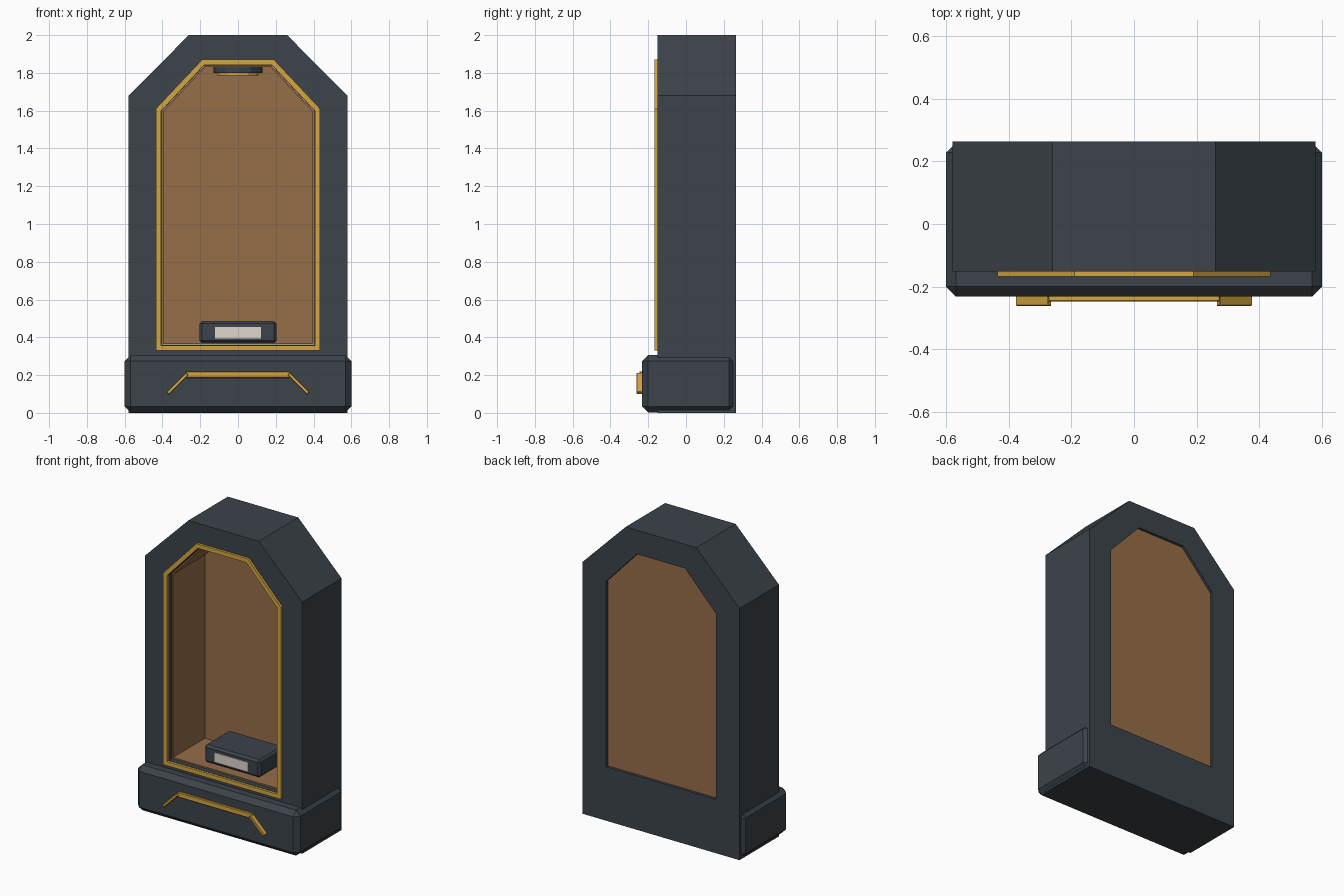
import bpy, bmesh, math
from mathutils import Matrix

if "Cube" in bpy.data.objects:
    bpy.data.objects.remove(bpy.data.objects["Cube"])


def material(name, rgb):
    m = bpy.data.materials.new(name)
    m.diffuse_color = (*rgb, 1)
    m.use_nodes = True
    m.node_tree.nodes["Principled BSDF"].inputs["Base Color"].default_value = m.diffuse_color
    return m


SLATE = material("slate", (0.045, 0.056, 0.068))
GOLD = material("gold", (0.66, 0.38, 0.05))
BROWN = material("brown", (0.31, 0.155, 0.066))
IVORY = material("ivory", (0.72, 0.68, 0.6))


def finish(name, bm, mat):
    bmesh.ops.recalc_face_normals(bm, faces=bm.faces)
    me = bpy.data.meshes.new(name)
    bm.to_mesh(me)
    bm.free()
    me.materials.append(mat)
    ob = bpy.data.objects.new(name, me)
    bpy.context.collection.objects.link(ob)
    return ob


def arch(half, bottom, shoulder, top_half, top):
    return [(-half, bottom), (half, bottom), (half, shoulder),
            (top_half, top), (-top_half, top), (-half, shoulder)]


def opening(d):
    """Window outline, inset evenly by d."""
    return arch(0.435 - d, 0.33 + d, 1.61 - 0.4 * d, 0.19 - 0.4 * d, 1.87 - d)


def prism(name, outline, y0, y1, mat, hole=None):
    """Extrude an outline along y, optionally with a matching hole."""
    bm = bmesh.new()
    n = len(outline)
    loops = [[bm.verts.new((x, y, z)) for x, z in o]
             for o in (outline, hole) if o for y in (y0, y1)]
    if hole:
        pairs = [(0, 1), (2, 3), (0, 2), (1, 3)]
    else:
        pairs = [(0, 1)]
        bm.faces.new(loops[0])
        bm.faces.new(loops[1])
    for a, b in pairs:
        for i in range(n):
            j = (i + 1) % n
            bm.faces.new((loops[a][i], loops[a][j], loops[b][j], loops[b][i]))
    return finish(name, bm, mat)


def box(name, x, y, z, mat, bevel=0.0):
    bm = bmesh.new()
    bmesh.ops.create_cube(bm, size=1)
    size = (x[1] - x[0], y[1] - y[0], z[1] - z[0])
    bmesh.ops.scale(bm, vec=size, verts=bm.verts)
    if bevel:
        bmesh.ops.bevel(bm, geom=bm.edges[:], offset=bevel, segments=1, affect='EDGES')
    ob = finish(name, bm, mat)
    ob.location = (sum(x) / 2, sum(y) / 2, sum(z) / 2)
    return ob


def disc(name, r, y, z0, z1, mat):
    bm = bmesh.new()
    bmesh.ops.create_cone(bm, cap_ends=True, segments=12, radius1=r, radius2=r,
                          depth=z1 - z0,
                          matrix=Matrix.Translation((0, y, (z0 + z1) / 2))
                          @ Matrix.Rotation(math.pi / 2, 4, 'Z'))
    return finish(name, bm, mat)


# Cabinet shell with its gold window trim
prism("cabinet_shell", arch(0.58, 0, 1.68, 0.26, 2.0), -0.152, 0.264, SLATE, opening(0.03))
prism("window_trim", opening(0), -0.168, -0.15, GOLD, opening(0.028))

# Wooden lining and back panel
prism("niche_lining", opening(0.031), -0.12, 0.23, BROWN, opening(0.04))
prism("back_panel", opening(0.031), 0.215, 0.248, BROWN)

# Chamfered base drawer
box("base_drawer", (-0.6, 0.6), (-0.232, 0.26), (0.003, 0.306), SLATE, 0.032)

# Bent gold handle
box("handle_bar", (-0.275, 0.275), (-0.247, -0.225), (0.186, 0.22), GOLD, 0.003)
for side, label in ((1, "right"), (-1, "left")):
    leg = box("handle_end_" + label, (-0.073, 0.073), (-0.262, -0.225), (-0.009, 0.009), GOLD, 0.003)
    leg.location.x, leg.location.z = side * 0.32, 0.156
    leg.rotation_euler.y = side * math.radians(45)

# Display plinth with name plate
box("display_plinth", (-0.205, 0.205), (-0.065, 0.198), (0.368, 0.486), SLATE, 0.014)
box("plinth_plate", (-0.123, 0.123), (-0.071, -0.06), (0.395, 0.456), IVORY)

# Ceiling lamp
disc("lamp_housing", 0.13, 0.045, 1.8, 1.835, SLATE)
disc("lamp_rim", 0.108, 0.045, 1.786, 1.802, GOLD)
